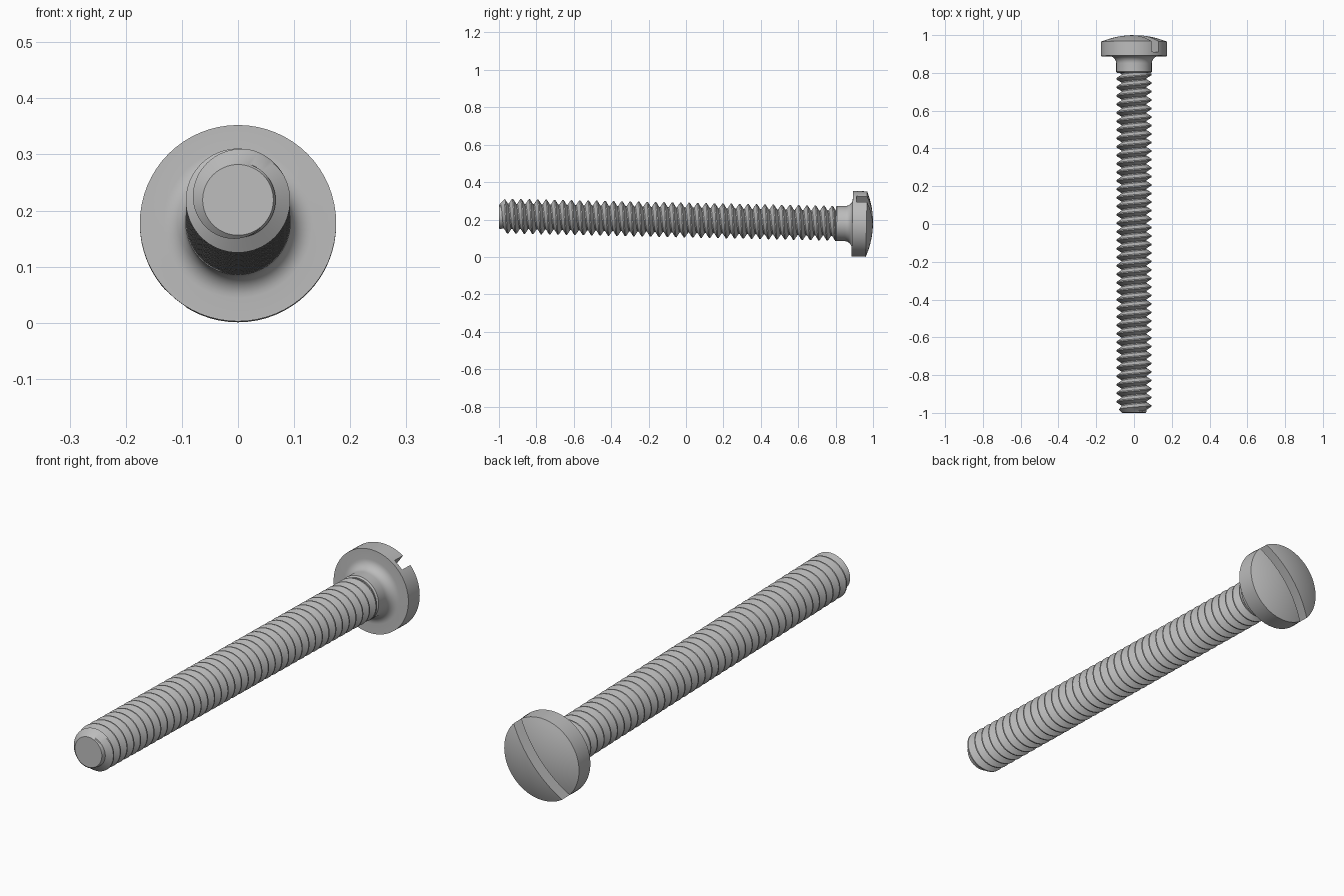
import bpy, bmesh, math

TILT = -0.022          # the screw leans slightly, head down
AXIS_HEIGHT = 0.197
PITCH = 0.045
CORE, CREST = 0.067, 0.093
TIP_RADIUS = 0.063
SIDES = 64

cube = bpy.data.objects.get("Cube")
if cube:
    bpy.data.objects.remove(cube)

steel = bpy.data.materials.new("steel_grey")
steel.use_nodes = True
steel.diffuse_color = (0.5, 0.5, 0.5, 1)
steel.node_tree.nodes["Principled BSDF"].inputs["Base Color"].default_value = (0.5, 0.5, 0.5, 1)


def make_object(name, bm):
    bmesh.ops.recalc_face_normals(bm, faces=bm.faces)
    mesh = bpy.data.meshes.new(name)
    bm.to_mesh(mesh)
    bm.free()
    mesh.materials.append(steel)
    obj = bpy.data.objects.new(name, mesh)
    bpy.context.collection.objects.link(obj)
    return obj


def select_only(obj):
    bpy.ops.object.select_all(action='DESELECT')
    obj.select_set(True)
    bpy.context.view_layer.objects.active = obj


def finish(obj):
    select_only(obj)
    bpy.ops.object.shade_smooth_by_angle(angle=math.radians(30))
    obj.rotation_euler.x = TILT
    obj.location.z = AXIS_HEIGHT


def lathe(name, profile):
    """Turn (radius, y) points around the y axis."""
    bm = bmesh.new()
    verts = [bm.verts.new((r, y, 0)) for r, y in profile]
    edges = [bm.edges.new(pair) for pair in zip(verts, verts[1:])]
    bmesh.ops.spin(bm, geom=verts + edges, cent=(0, 0, 0), axis=(0, 1, 0),
                   angle=math.tau, steps=SIDES, use_merge=True)
    bmesh.ops.remove_doubles(bm, verts=bm.verts, dist=1e-5)
    return make_object(name, bm)


# Threaded shaft: a right-handed helical strip, clipped to the chamfered tip
def threaded_shaft(start, end):
    bm = bmesh.new()
    section = [(0, CORE), (0.13, CORE), (0.5, CREST), (0.63, CREST)]
    rows = []
    for i in range(int((end - start) / PITCH + 3) * SIDES):
        angle = math.tau * i / SIDES
        row = []
        for offset, radius in section:
            y = start + PITCH * (i / SIDES + offset - 2)
            y = min(max(y, start), end)
            r = min(radius, TIP_RADIUS + (y - start))
            row.append(bm.verts.new((r * math.sin(angle), y, r * math.cos(angle))))
        rows.append(row)
    for i in range(len(rows) - SIDES - 1):
        a = rows[i] + [rows[i + SIDES][0]]
        b = rows[i + 1] + [rows[i + SIDES + 1][0]]
        for j in range(len(section)):
            bm.faces.new((a[j], a[j + 1], b[j + 1], b[j]))
    bmesh.ops.remove_doubles(bm, verts=bm.verts, dist=1e-5)
    bmesh.ops.dissolve_degenerate(bm, edges=bm.edges, dist=1e-5)
    # Flat disc closing the tip
    bmesh.ops.create_circle(bm, cap_ends=True, segments=SIDES, radius=TIP_RADIUS)
    disc = [v for v in bm.verts if abs(v.co.z) < 1e-6 and not any(
        len(f.verts) < SIDES for f in v.link_faces)]
    for v in disc:
        v.co = (v.co.x, start, v.co.y)
    bmesh.ops.remove_doubles(bm, verts=bm.verts, dist=1e-5)
    return make_object("threaded_shaft", bm)


finish(threaded_shaft(-1.0, 0.82))

# Head with smooth neck, fillet, rim and shallow dome
NECK, RIM, SEAT, EDGE, TOP = 0.094, 0.175, 0.889, 0.965, 1.0
profile = [(0, 0.8), (NECK - 0.006, 0.8), (NECK, 0.806), (NECK, 0.85)]
FILLET = SEAT - 0.85
for k in range(1, 9):
    t = math.pi / 2 * k / 8
    profile.append((NECK + FILLET * (1 - math.cos(t)), 0.85 + FILLET * math.sin(t)))
profile.append((RIM, SEAT))
sphere = (RIM ** 2 + (TOP - EDGE) ** 2) / (2 * (TOP - EDGE))
sweep = math.asin(RIM / sphere)
for k in range(11):
    t = sweep * (1 - k / 10)
    profile.append((sphere * math.sin(t), TOP - sphere * (1 - math.cos(t))))
head = lathe("slotted_head", profile)

# Straight driver slot across the head
bm = bmesh.new()
bmesh.ops.create_cube(bm, size=1)
cutter = make_object("slot_cutter", bm)
cutter.scale = (0.5, 0.2, 0.046)
cutter.location.y = 0.909 + 0.1
cutter.rotation_euler.y = -math.radians(50)
cutter.hide_render = True
bpy.context.view_layer.update()
cut = head.modifiers.new("slot", 'BOOLEAN')
cut.operation = 'DIFFERENCE'
cut.solver = 'EXACT'
cut.object = cutter
select_only(head)
bpy.ops.object.modifier_apply(modifier=cut.name)
bpy.data.objects.remove(cutter)
finish(head)
